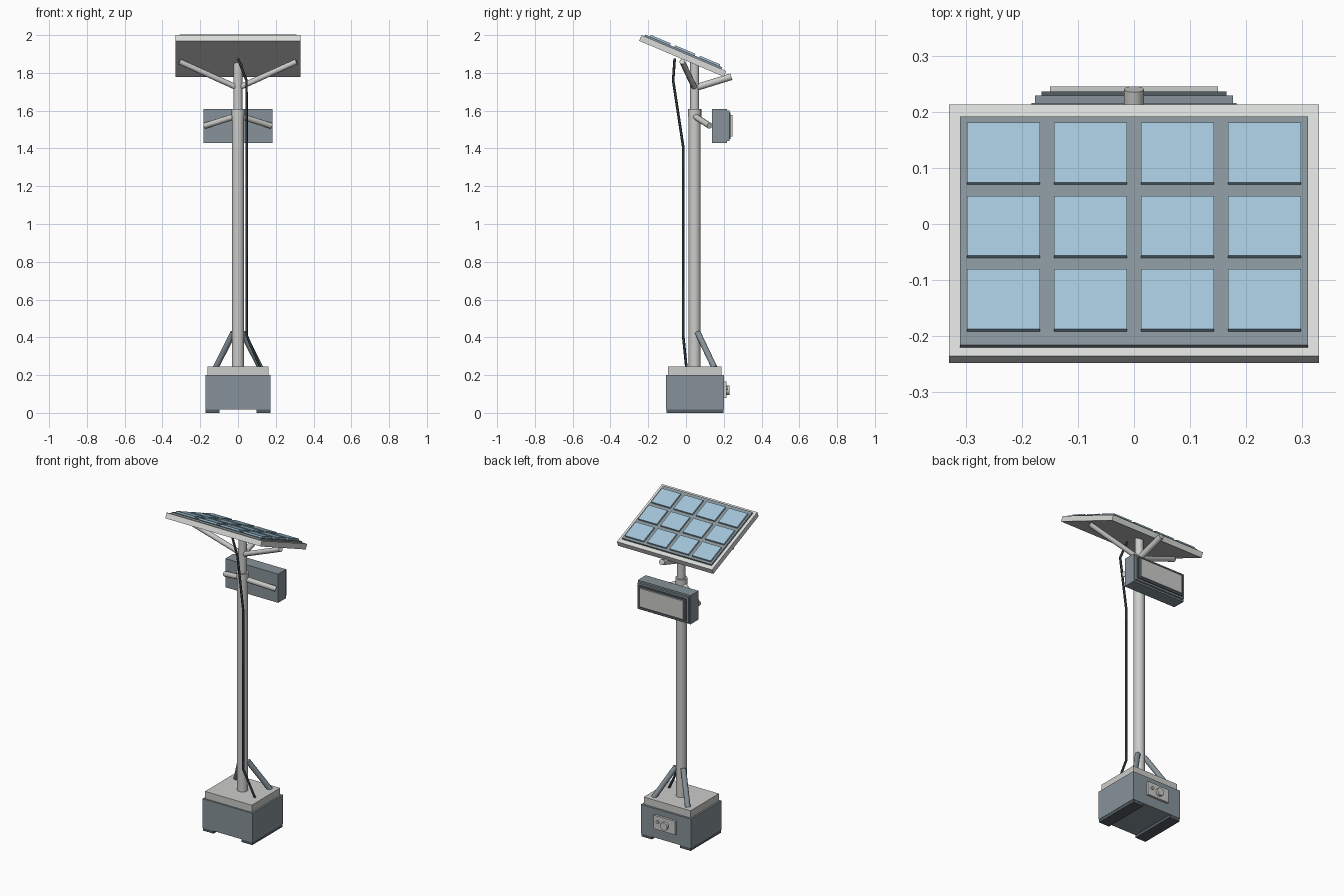
import bpy, bmesh, math
from mathutils import Matrix, Vector

if "Cube" in bpy.data.objects:
    bpy.data.objects.remove(bpy.data.objects["Cube"], do_unlink=True)


def material(name, r, g, b):
    m = bpy.data.materials.new(name)
    m.use_nodes = True
    m.diffuse_color = (r, g, b, 1)
    m.node_tree.nodes["Principled BSDF"].inputs["Base Color"].default_value = (r, g, b, 1)
    return m


FRAME = material("pale frame grey", 0.69, 0.71, 0.69)
STEEL = material("galvanised grey", 0.60, 0.61, 0.59)
SLATE = material("slate grey", 0.24, 0.29, 0.32)
DARK = material("dark slate", 0.09, 0.11, 0.13)
BLUE = material("cell blue", 0.36, 0.55, 0.68)
BLACK = material("cable black", 0.025, 0.035, 0.04)


def finish(name, bm, mat, smooth=False):
    me = bpy.data.meshes.new(name)
    bm.to_mesh(me)
    bm.free()
    me.materials.append(mat)
    ob = bpy.data.objects.new(name, me)
    bpy.context.collection.objects.link(ob)
    if smooth:
        bpy.ops.object.select_all(action='DESELECT')
        ob.select_set(True)
        bpy.context.view_layer.objects.active = ob
        bpy.ops.object.shade_smooth_by_angle(angle=math.radians(40))
    return ob


def box(name, x, y, z, mat, frame=None):
    """Box between (min, max) pairs, optionally in a tilted frame."""
    bm = bmesh.new()
    bmesh.ops.create_cube(bm, size=1)
    for v in bm.verts:
        v.co = [lo + (c + 0.5) * (hi - lo) for c, (lo, hi) in zip(v.co, (x, y, z))]
    if frame:
        bm.transform(frame)
    return finish(name, bm, mat)


def rod(name, a, b, radius, mat, sides=16):
    """Capped cylinder between two points."""
    a, b = Vector(a), Vector(b)
    d = b - a
    bm = bmesh.new()
    bmesh.ops.create_cone(bm, cap_ends=True, segments=sides, radius1=radius,
                          radius2=radius, depth=d.length)
    bm.transform(Matrix.Translation((a + b) / 2) @ d.to_track_quat('Z', 'Y').to_matrix().to_4x4())
    return finish(name, bm, mat, True)


PY = 0.046  # depth position of the pole

# Base cabinet with runners and top slab
box("base_cabinet", (-0.173, 0.173), (-0.105, 0.2), (0.018, 0.2), SLATE)
box("base_slab", (-0.162, 0.162), (-0.095, 0.187), (0.2, 0.245), STEEL)
for side, s in (("left", 1), ("right", -1)):
    box(f"{side}_runner", sorted((s * 0.098, s * 0.171)), (-0.103, 0.198), (0, 0.018), DARK)

# Latch on the back of the cabinet
box("latch_plate", (-0.075, 0.075), (0.2, 0.214), (0.08, 0.165), STEEL)
rod("latch_knob", (-0.005, 0.21, 0.12), (-0.005, 0.23, 0.12), 0.024, STEEL)
rod("latch_button", (0.045, 0.21, 0.13), (0.045, 0.222, 0.13), 0.01, STEEL, 12)

# Pole in two stages
rod("lower_pole", (0, PY, 0.24), (0, PY, 1.6), 0.032, STEEL)
rod("pole_collar", (0, PY, 1.57), (0, PY, 1.61), 0.035, STEEL)
rod("upper_pole", (0, PY, 1.6), (0, PY, 1.86), 0.024, STEEL)

# Mirrored braces, sign arms and panel struts
for side, s in (("left", 1), ("right", -1)):
    rod(f"{side}_base_brace", (s * 0.025, 0.062, 0.425), (s * 0.118, 0.15, 0.24), 0.016, SLATE, 12)
    rod(f"{side}_sign_arm", (s * 0.01, 0.045, 1.572), (s * 0.175, 0.125, 1.52), 0.016, STEEL, 12)
    rod(f"{side}_panel_strut", (0, PY, 1.72), (s * 0.31, -0.02, 1.86), 0.015, STEEL, 12)
rod("rear_panel_strut", (0, PY, 1.72), (0, 0.24, 1.78), 0.018, STEEL, 12)

# Sign box with stepped bezel and face
ZC = 1.52
for name, hx, hz, y0, y1, mat in (
        ("sign_box", 0.183, 0.09, 0.137, 0.216, SLATE),
        ("sign_rim", 0.176, 0.08, 0.216, 0.229, SLATE),
        ("sign_bezel", 0.165, 0.069, 0.229, 0.236, DARK),
        ("sign_face", 0.15, 0.058, 0.236, 0.245, STEEL)):
    box(name, (-hx, hx), (y0, y1), (ZC - hz, ZC + hz), mat)

# Tilted solar panel
tilt = Matrix.Translation((0, -0.011, 1.905)) @ Matrix.Rotation(math.radians(-23), 4, 'X')
box("panel_frame", (-0.33, 0.33), (-0.2435, 0.2435), (-0.033, 0), FRAME, tilt)
box("panel_backing", (-0.31, 0.31), (-0.227, 0.216), (0, 0.01), SLATE, tilt)
for row in range(3):
    for col in range(4):
        x, y = (col - 1.5) * 0.155, (row - 1) * 0.142
        box(f"solar_cell_{row + 1}_{col + 1}", (x - 0.065, x + 0.065),
            (y - 0.058, y + 0.058), (0.01, 0.02), BLUE, tilt)

# Cable running from the panel to the base
curve = bpy.data.curves.new("cable", 'CURVE')
curve.dimensions = '3D'
curve.bevel_depth = 0.007
curve.bevel_resolution = 1
curve.use_fill_caps = True
path = [(0, -0.06, 1.875), (0.045, -0.068, 1.76), (0.046, -0.015, 1.41),
        (0.046, -0.015, 0.41), (0.118, 0.002, 0.24)]
spline = curve.splines.new('POLY')
spline.points.add(len(path) - 1)
for p, co in zip(spline.points, path):
    p.co = (*co, 1)
curve.materials.append(BLACK)
bpy.context.collection.objects.link(bpy.data.objects.new("cable", curve))
